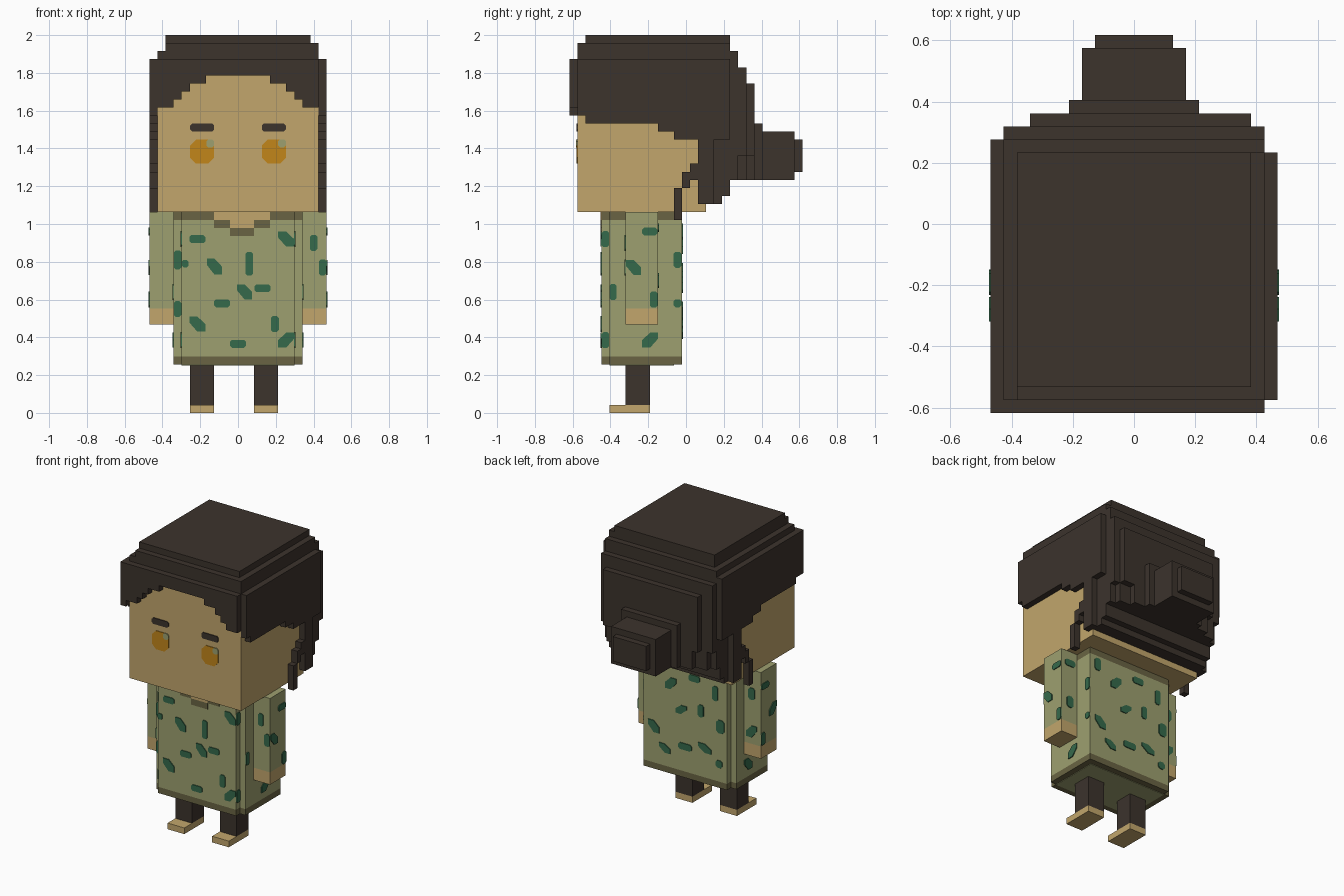
import bpy, bmesh
from mathutils import Vector

if "Cube" in bpy.data.objects:
    bpy.data.objects.remove(bpy.data.objects["Cube"], do_unlink=True)

U = 2 / 47  # size of one block


def material(name, hex_colour):
    def lin(c):
        return c / 12.92 if c <= 0.04045 else ((c + 0.055) / 1.055) ** 2.4
    rgb = [lin(int(hex_colour[i:i + 2], 16) / 255) for i in (0, 2, 4)]
    m = bpy.data.materials.new(name)
    m.use_nodes = True
    m.diffuse_color = (*rgb, 1)
    m.node_tree.nodes["Principled BSDF"].inputs["Base Color"].default_value = (*rgb, 1)
    return m


SKIN = material("skin", "C2A66C")
HAIR = material("dark_brown", "3C332C")
TUNIC = material("light_olive", "9EA070")
HEM = material("dark_olive", "6A6443")
SPOT = material("leaf_green", "356A4B")
EYE = material("amber", "C2861A")


def finish(name, bm, mat):
    bmesh.ops.recalc_face_normals(bm, faces=bm.faces)
    me = bpy.data.meshes.new(name)
    bm.to_mesh(me)
    bm.free()
    me.materials.append(mat)
    ob = bpy.data.objects.new(name, me)
    bpy.context.collection.objects.link(ob)


def boxes(name, mat, *items):
    """Each item is (x0, x1, y0, y1, z0, z1) in blocks."""
    bm = bmesh.new()
    for x0, x1, y0, y1, z0, z1 in items:
        for v in bmesh.ops.create_cube(bm, size=1)["verts"]:
            v.co = U * Vector((x1 if v.co.x > 0 else x0,
                               y1 if v.co.y > 0 else y0,
                               z1 if v.co.z > 0 else z0))
    finish(name, bm, mat)


def plates(name, mat, axis, level, shapes, thick=0.006):
    """Thin cut-corner plates (centre a, centre z, width, height, slant).
    axis is the outward direction, level the block plane they lie on."""
    n = Vector(axis)
    side = Vector((abs(n.y), abs(n.x), 0))
    base = Vector((abs(n.x), abs(n.y), 0)) * level * U - n * 0.001
    bm = bmesh.new()
    for a, z, w, h, slant in shapes:
        if slant:
            prof = [(-.5, .5), (-.5, .1), (0, -.5), (.5, -.5), (.5, 0), (0, .5)]
            prof = [(p * slant, q) for p, q in prof]
        else:
            c = min(w, h) * 0.25
            p, q = c / w, c / h
            prof = [(-.5 + p, -.5), (.5 - p, -.5), (.5, -.5 + q), (.5, .5 - q),
                    (.5 - p, .5), (-.5 + p, .5), (-.5, .5 - q), (-.5, -.5 + q)]
        vs = [bm.verts.new(base + side * (a + p * w) + Vector((0, 0, z + q * h)))
              for p, q in prof]
        f = bm.faces.new(vs)
        top = bmesh.ops.extrude_face_region(bm, geom=[f])["geom"]
        bmesh.ops.translate(bm, vec=n * (thick + 0.001),
                            verts=[g for g in top if isinstance(g, bmesh.types.BMVert)])
    finish(name, bm, mat)


FRONT, BACK, LEFT, RIGHT = (0, -1, 0), (0, 1, 0), (1, 0, 0), (-1, 0, 0)


# Torso with stepped corners, in three colour bands
def torso(z0, z1):
    return [(-8, 8, -9.5, -1.5, z0, z1), (-7, 7, -10.5, -9.5, z0, z1),
            (-7, 8, -1.5, -0.5, z0, z1)]


boxes("tunic", TUNIC, *torso(7, 24))
boxes("tunic_hem", HEM, *torso(6, 7))
boxes("tunic_collar", HEM, *torso(24, 25))
boxes("tunic_underside", TUNIC, (-7, 7, -9.5, -1.5, 5.92, 6.5))

# Neckline
boxes("neck_skin", SKIN, (-3, 4, -10.62, -10, 24, 25), (-1, 2, -10.62, -10, 23, 24))
boxes("neck_trim", HEM, (-3, -1, -10.62, -10, 23, 24), (2, 4, -10.62, -10, 23, 24),
      (-1, 2, -10.62, -10, 22, 23))

# Arms, legs and feet
for name, s in (("left", 1), ("right", -1)):
    lo, hi = sorted((8 * s, 11 * s))
    boxes(name + "_sleeve", TUNIC, (lo, hi, -7.5, -3.5, 13, 25))
    boxes(name + "_hand", SKIN, (lo, hi, -7.5, -3.5, 11, 13))
    x = 2 if s > 0 else -6
    boxes(name + "_leg", HAIR, (x, x + 3, -7.5, -4.5, 1, 6))
    boxes(name + "_foot", SKIN, (x, x + 3, -9.5, -4.5, 0, 1))

# Tunic spots
plates("front_spots", SPOT, FRONT, -10.5, [
    (-.215, .92, .085, .042, 0), (.255, .92, .085, .08, 1), (-.125, .775, .08, .085, 1),
    (.06, .79, .04, .125, 0), (.035, .64, .08, .08, 1), (.13, .66, .085, .042, 0),
    (-.085, .58, .085, .042, 0), (-.215, .47, .085, .08, 1), (.195, .47, .042, .085, 0),
    (0, .365, .085, .042, 0), (.255, .385, .085, .08, -1), (-.28, .79, .035, .04, 0)])
plates("front_corner_spots", SPOT, FRONT, -9.5, [
    (-.32, .81, .04, .1, 0), (-.32, .55, .04, .085, 0)])
plates("back_spots", SPOT, BACK, -0.5, [
    (.28, .96, .05, .085, 0), (.26, .55, .085, .08, -1), (.175, .42, .085, .06, -1),
    (.13, .88, .085, .08, 1), (.05, .72, .085, .06, 1), (.02, .47, .1, .045, 0),
    (-.05, .96, .085, .045, 0), (-.13, .5, .1, .06, -1), (-.21, .9, .042, .1, 0),
    (-.25, .68, .06, .09, 0), (-.1, .75, .042, .085, 0), (-.24, .42, .05, .05, 0)])
plates("left_back_edge_spots", SPOT, LEFT, 8, [
    (-.045, .81, .042, .085, 0), (-.045, .58, .042, .042, 0)])
for name, n, s in (("left", LEFT, 1), ("right", RIGHT, -1)):
    plates(name + "_side_spots", SPOT, n, 8 * s, [
        (-.19, .385, .085, .08, -1), (-.386, .64, .036, .085, 0)])
    plates(name + "_corner_spots", SPOT, n, 7 * s, [
        (-.427, .92, .04, .085, 0), (-.427, .385, .04, .085, 0)])
    plates(name + "_sleeve_spots", SPOT, n, 11 * s, [
        (-.192, .96, .08, .042, 0), (-.278, .77, .08, .08, 1), (-.17, .6, .042, .085, 0)])
plates("left_sleeve_front_spots", SPOT, FRONT, -7.5, [
    (.4, .9, .04, .085, 0), (.448, .77, .04, .085, 0)])
plates("sleeve_back_spots", SPOT, BACK, -3.5, [
    (.4, .98, .08, .045, 0), (.4, .7, .05, .08, 0), (-.4, .9, .05, .08, 0),
    (-.4, .64, .08, .08, 1)])

# Head and face
boxes("head", SKIN, (-10, 10, -13.5, 2.5, 25, 44))
for name, x in (("right", -.19), ("left", .19)):
    plates(name + "_eye", EYE, FRONT, -13.5, [(x, 1.383, .128, .128, 0)], 0.004)
    plates(name + "_eye_glint", TUNIC, FRONT, -13.5, [(x + .043, 1.427, .042, .042, 0)], 0.007)
    plates(name + "_eyebrow", HAIR, FRONT, -13.5, [(x, 1.511, .128, .042, 0)])

# Hair crown
boxes("hair_crown", HAIR,
      (-9, 9, -12.5, 5.5, 44, 47),
      (-9, 10, -13.5, 5.5, 44, 46),
      (-10, 10, -13.5, 6.5, 44, 45))

# Fringe: arch across the forehead
fringe = [(-4, 4, -14.5, -13.5, 42, 44)]
for near, far, z in ((4, 6, 41), (6, 7, 40), (7, 8, 39), (8, 10, 38)):
    fringe += [(near, far, -14.5, -13.5, z, 44), (-far, -near, -14.5, -13.5, z, 44)]
boxes("hair_fringe", HAIR, *fringe)

# Side hair with stepped edge and hanging lock
COLUMNS = [(-13.5, -12.5, 37, 44), (-12.5, -3.5, 36, 44), (-3.5, -1.5, 35, 44),
           (-1.5, 1.5, 34, 44), (1.5, 3.5, 26, 44), (3.5, 5.5, 34, 44),
           (0.5, 1.5, 29, 31), (-0.5, 0.5, 28, 30), (-1.5, -0.5, 24, 28)]
boxes("left_side_hair", HAIR, *[(10, 11, *c) for c in COLUMNS])
boxes("right_side_hair", HAIR, *[(-11, -10, *c) for c in COLUMNS],
      (-11, -10, -14.5, -13.5, 37, 44), (-11, -10, 5.5, 6.5, 34, 44))

# Back hair, stepping outward to the bun
boxes("back_hair", HAIR,
      (-10, 10, 2.5, 4.5, 26, 44),
      (-10, 10, 4.5, 5.5, 27, 44),
      (-10, 10, 5.5, 6.5, 29, 44),
      (-10, 10, 6.5, 7.5, 32, 43),
      (-9, 9, 6.5, 7.5, 29, 32),
      (-8, 9, 7.5, 8.5, 32, 41),
      (-7, 7, 7.5, 8.5, 29, 32),
      (-5, 5, 8.5, 9.5, 29, 36))
boxes("hair_bun", HAIR, (-4, 4, 9.5, 13.5, 29, 35), (-3, 3, 13.5, 14.5, 30, 34))
